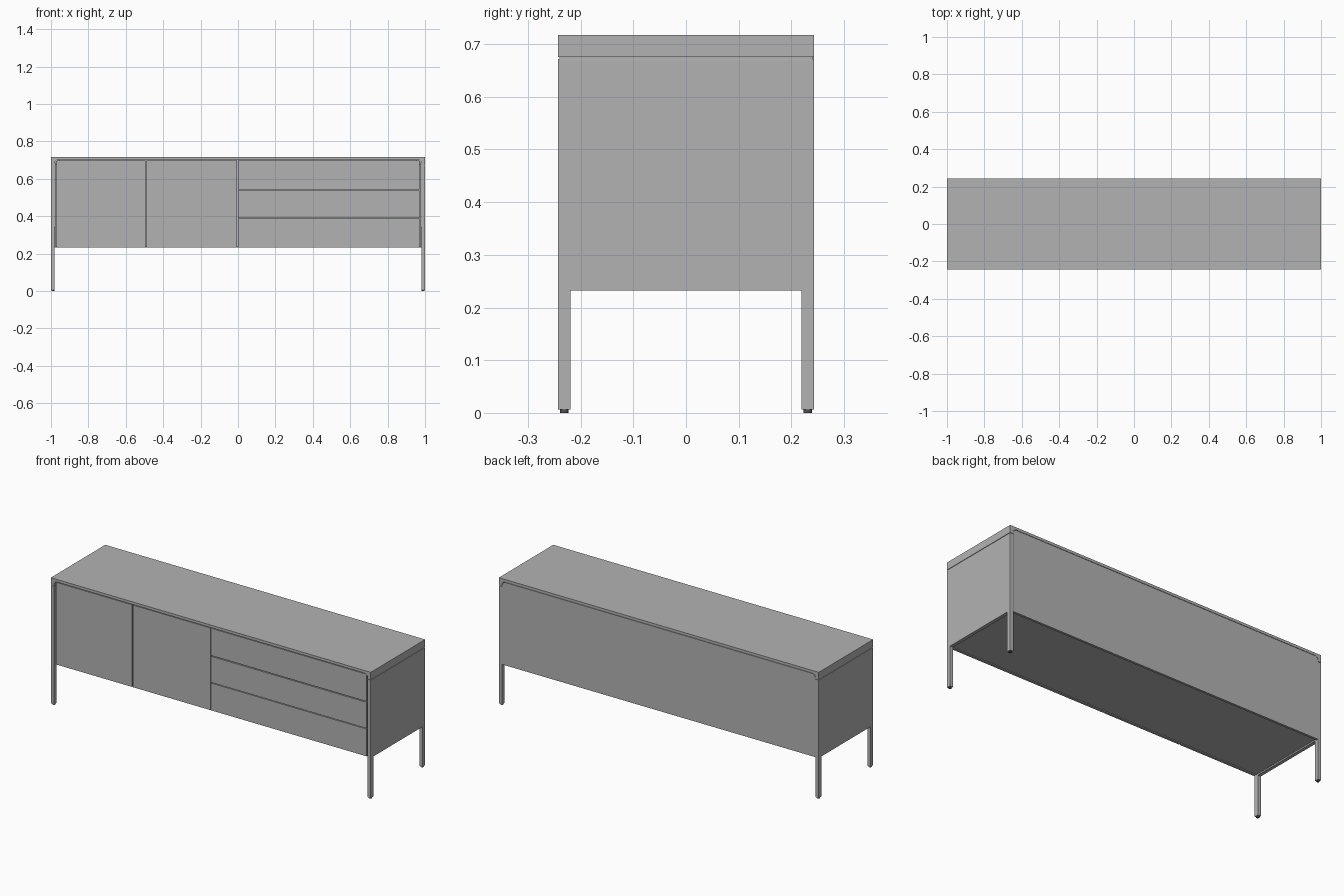
import bpy, bmesh, math
from mathutils import Vector

if "Cube" in bpy.data.objects:
    bpy.data.objects.remove(bpy.data.objects["Cube"], do_unlink=True)


def material(name, value):
    m = bpy.data.materials.new(name)
    m.use_nodes = True
    color = (value, value, value, 1)
    m.diffuse_color = color
    m.node_tree.nodes["Principled BSDF"].inputs["Base Color"].default_value = color
    return m


GREY = material("light grey lacquer", 0.45)
DARK = material("dark rubber", 0.08)


def prism(name, outline, axis, start, end, mat=GREY, bevel=0):
    """Extrude a 2D outline along x or y."""
    bm = bmesh.new()
    place = (lambda u, v: (start, u, v)) if axis == "x" else (lambda u, v: (u, start, v))
    face = bm.faces.new([bm.verts.new(place(u, v)) for u, v in outline])
    out = bmesh.ops.extrude_face_region(bm, geom=[face])
    verts = [e for e in out["geom"] if isinstance(e, bmesh.types.BMVert)]
    step = Vector((end - start, 0, 0)) if axis == "x" else Vector((0, end - start, 0))
    bmesh.ops.translate(bm, verts=verts, vec=step)
    bmesh.ops.recalc_face_normals(bm, faces=bm.faces)
    mesh = bpy.data.meshes.new(name)
    bm.to_mesh(mesh)
    bm.free()
    mesh.materials.append(mat)
    ob = bpy.data.objects.new(name, mesh)
    bpy.context.collection.objects.link(ob)
    if bevel:
        mod = ob.modifiers.new("soft edges", "BEVEL")
        mod.width = bevel
        mod.segments = 2
    return ob


def rect(u0, u1, v0, v1):
    return [(u0, v0), (u1, v0), (u1, v1), (u0, v1)]


def arch(half, top, radius):
    """Rounded upper edge, running from the left to the right."""
    pts = []
    for cx, first in ((-half + radius, 180), (half - radius, 90)):
        for i in range(7):
            a = math.radians(first - 15 * i)
            pts.append((cx + radius * math.cos(a), top - radius + radius * math.sin(a)))
    return pts


HALF_Y, TOP, SEAM, BASE, LEG = 0.243, 0.717, 0.675, 0.232, 0.024
INNER, UNDER = 0.98, 0.702

# Top slab with turned-down ends and rounded inner corners
opening = [(-INNER, SEAM)] + arch(INNER, UNDER, 0.02) + [(INNER, SEAM)]
prism("top_slab", [(1, SEAM), (1, TOP), (-1, TOP), (-1, SEAM)] + opening,
      "y", -HALF_Y, HALF_Y)

# Carcass behind the fronts, and the back panel
prism("carcass", rect(-0.978, 0.978, BASE + 0.006, 0.68), "y", -0.228, 0.23)
prism("carcass_upper", rect(-0.955, 0.955, 0.68, 0.70), "y", -0.228, 0.23)
prism("back_panel", [(-INNER, BASE)] + arch(INNER - 0.001, UNDER - 0.002, 0.02) + [(INNER, BASE)],
      "y", 0.23, HALF_Y)

# Each side panel and its two legs are one piece
inner_y = HALF_Y - LEG
side_outline = [(-HALF_Y, 0.006), (-inner_y, 0.006), (-inner_y, BASE), (inner_y, BASE),
                (inner_y, 0.006), (HALF_Y, 0.006), (HALF_Y, SEAM - 0.003),
                (-HALF_Y, SEAM - 0.003)]
for side, s in (("left", 1), ("right", -1)):
    prism(side + "_side_and_legs", side_outline, "x", s * INNER, s, bevel=0.001)
    prism(side + "_seam_strip", rect(-0.24, 0.24, 0.66, 0.69), "x", s * 0.981, s * 0.997)
    # Levelling feet
    for end, e in (("front", -1), ("back", 1)):
        bpy.ops.mesh.primitive_cylinder_add(vertices=20, radius=0.008, depth=0.008,
                                            location=(s * 0.99, e * (HALF_Y - LEG / 2), 0.004))
        foot = bpy.context.object
        foot.name = end + "_" + side + "_foot"
        foot.data.materials.append(DARK)
        bpy.ops.object.shade_smooth_by_angle()

# Doors and drawer fronts
GAP, EDGE, HEAD = 0.0025, 0.974, 0.697


def front(name, x0, x1, z0, z1):
    prism(name, rect(x0 + GAP, x1 - GAP, z0, z1), "y", -0.239, -0.226)


front("outer_door", -EDGE, -0.493, BASE + 0.001, HEAD)
front("inner_door", -0.493, -0.003, BASE + 0.001, HEAD)
for name, z0, z1 in (("bottom", BASE + 0.001, 0.387), ("middle", 0.391, 0.538),
                     ("top", 0.543, HEAD)):
    front(name + "_drawer", -0.003, EDGE, z0, z1)
